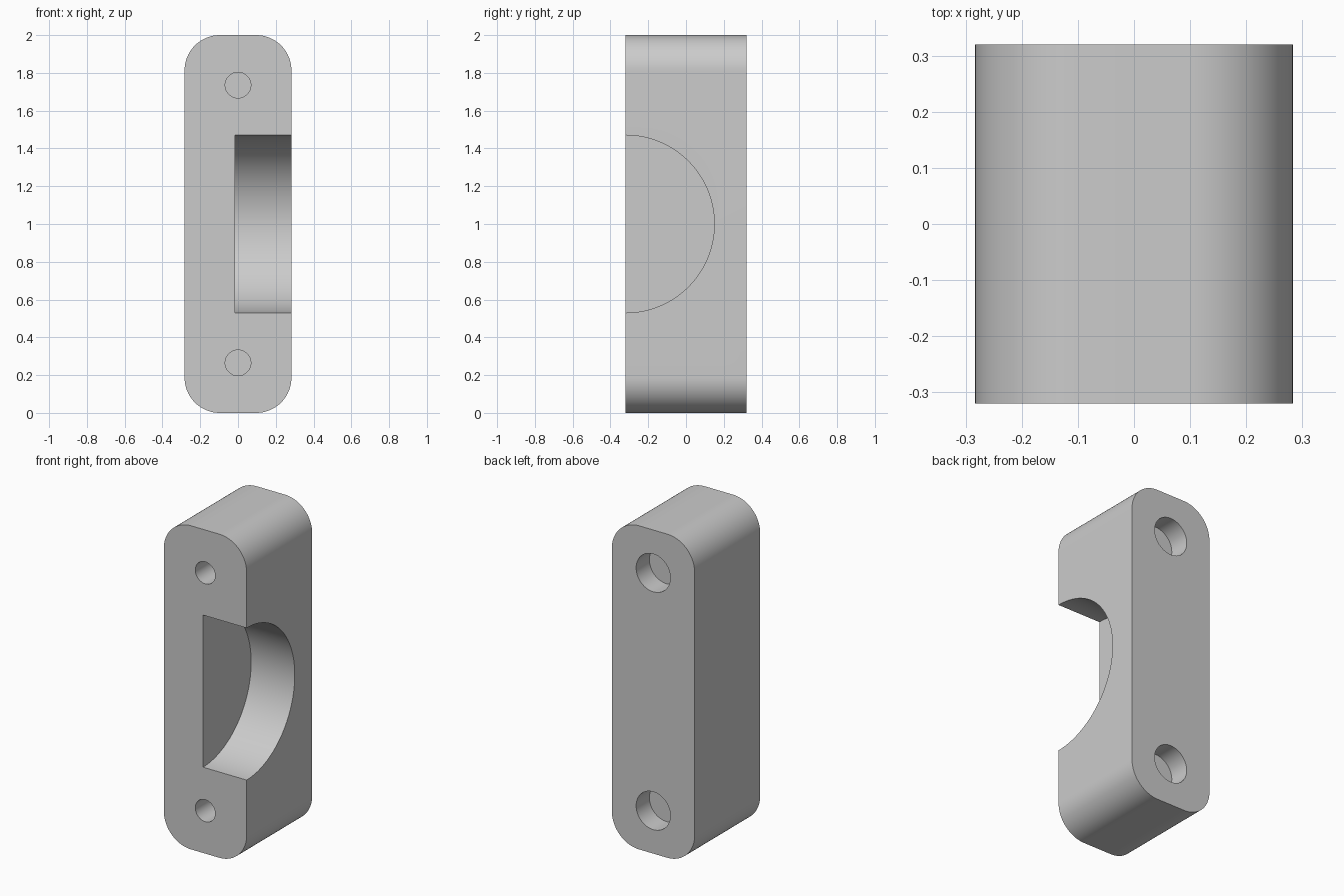
import bpy, bmesh
from math import sin, cos, pi, radians
from mathutils import Matrix

if "Cube" in bpy.data.objects:
    bpy.data.objects.remove(bpy.data.objects["Cube"], do_unlink=True)

HALF_W, HALF_D, HEIGHT, CORNER = 0.283, 0.32, 2.0, 0.187
HOLE_Z = (0.265, 1.735)

grey = bpy.data.materials.new("light grey")
grey.use_nodes = True
grey.diffuse_color = (0.6, 0.6, 0.6, 1)
grey.node_tree.nodes["Principled BSDF"].inputs["Base Color"].default_value = (0.6, 0.6, 0.6, 1)


def finish(name, bm):
    mesh = bpy.data.meshes.new(name)
    bmesh.ops.recalc_face_normals(bm, faces=bm.faces)
    bm.to_mesh(mesh)
    bm.free()
    obj = bpy.data.objects.new(name, mesh)
    bpy.context.collection.objects.link(obj)
    mesh.materials.append(grey)
    return obj


def cylinder(name, radius, start, end, axis, centre, segments):
    """Cylinder from start to end along X or Y, centred on the other two."""
    bm = bmesh.new()
    bmesh.ops.create_cone(bm, cap_ends=True, segments=segments, radius1=radius,
                          radius2=radius, depth=end - start)
    bmesh.ops.rotate(bm, verts=bm.verts,
                     matrix=Matrix.Rotation(pi / 2, 3, "Y" if axis == "X" else "X"))
    mid = (start + end) / 2
    offset = (mid, *centre) if axis == "X" else (centre[0], mid, centre[1])
    bmesh.ops.translate(bm, verts=bm.verts, vec=offset)
    return finish(name, bm)


# Rounded upright block, extruded from front to back
bm = bmesh.new()
outline = []
steps = 24
for corner, (sx, sz) in enumerate([(1, 1), (-1, 1), (-1, -1), (1, -1)]):
    for i in range(steps + 1):
        a = (corner + i / steps) * pi / 2
        outline.append(bm.verts.new((sx * (HALF_W - CORNER) + CORNER * cos(a), -HALF_D,
                                     HEIGHT / 2 + sz * (HEIGHT / 2 - CORNER) + CORNER * sin(a))))
front = bm.faces.new(outline)
ext = bmesh.ops.extrude_face_region(bm, geom=[front], use_keep_orig=True)
bmesh.ops.translate(bm, vec=(0, 2 * HALF_D, 0),
                    verts=[g for g in ext["geom"] if isinstance(g, bmesh.types.BMVert)])
block = finish("mounting_block", bm)

# Half-round side pocket, front screw holes and wider blind recesses at the back
cutters = [cylinder("pocket_cutter", 0.47, -0.015, 0.5, "X", (-HALF_D, 1.0), 128)]
for z in HOLE_Z:
    cutters.append(cylinder("screw_hole_cutter", 0.068, -0.5, 0.18, "Y", (0, z), 48))
    cutters.append(cylinder("back_recess_cutter", 0.117, 0.19, 0.5, "Y", (0, z), 64))

bpy.context.view_layer.objects.active = block
block.select_set(True)
for cutter in cutters:
    cutter.hide_render = True
    mod = block.modifiers.new(cutter.name, "BOOLEAN")
    mod.operation, mod.solver, mod.object = "DIFFERENCE", "EXACT", cutter
    bpy.ops.object.modifier_apply(modifier=mod.name)
for cutter in cutters:
    bpy.data.objects.remove(cutter, do_unlink=True)

bpy.ops.object.shade_smooth_by_angle(angle=radians(30))
